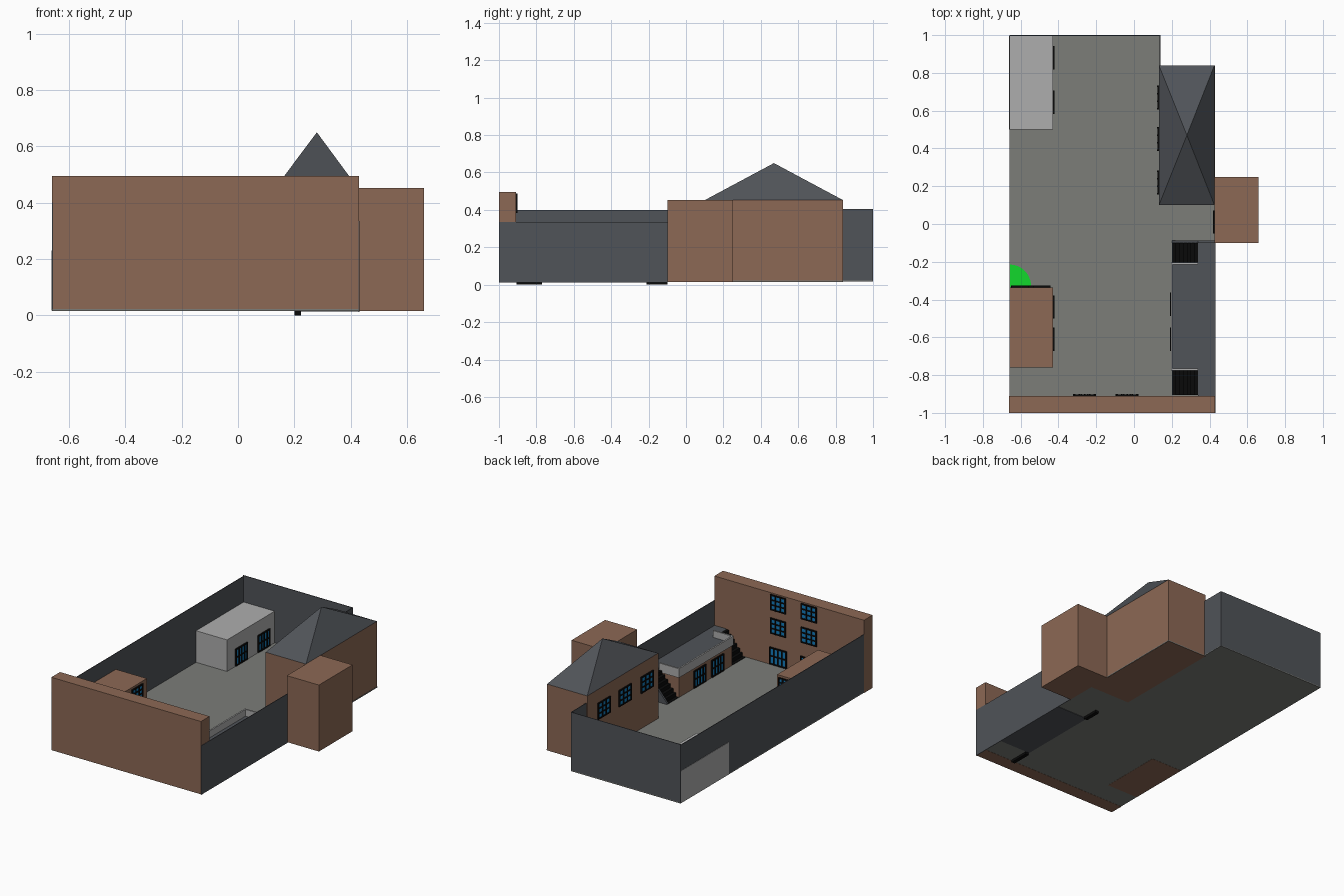
import bpy, bmesh, math

if "Cube" in bpy.data.objects:
    bpy.data.objects.remove(bpy.data.objects["Cube"])


def mat(name, r, g, b):
    m = bpy.data.materials.new(name)
    m.diffuse_color = (r, g, b, 1)
    m.use_nodes = True
    m.node_tree.nodes["Principled BSDF"].inputs["Base Color"].default_value = m.diffuse_color
    return m


BRICK = mat("brick brown", 0.265, 0.14, 0.09)
SLATE = mat("dark slate", 0.08, 0.087, 0.098)
PAVING = mat("paving grey", 0.2, 0.205, 0.19)
CONCRETE = mat("light concrete", 0.42, 0.42, 0.42)
GLASS = mat("window blue", 0.007, 0.21, 0.52)
BLACK = mat("black", 0.003, 0.003, 0.003)
GREEN = mat("bright green", 0.006, 0.69, 0.025)


def finish(name, bm, mats):
    bmesh.ops.recalc_face_normals(bm, faces=bm.faces)
    me = bpy.data.meshes.new(name)
    bm.to_mesh(me)
    bm.free()
    for m in mats:
        me.materials.append(m)
    ob = bpy.data.objects.new(name, me)
    bpy.context.collection.objects.link(ob)
    return ob


def add_box(bm, lo, hi, index=0):
    verts = bmesh.ops.create_cube(bm, size=1)["verts"]
    for v in verts:
        for i in range(3):
            v.co[i] = lo[i] if v.co[i] < 0 else hi[i]
    for f in {f for v in verts for f in v.link_faces}:
        f.material_index = index


def box(name, x0, x1, y0, y1, z0, z1, m):
    bm = bmesh.new()
    add_box(bm, (x0, y0, z0), (x1, y1, z1))
    return finish(name, bm, [m])


def prism(name, pts, axis, a, b, m):
    """Extrude a 2D profile from a to b along y (axis 1) or z (axis 2)."""
    bm = bmesh.new()
    place = lambda p, t: (p[0], t, p[1]) if axis == 1 else (p[0], p[1], t)
    face = bm.faces.new([bm.verts.new(place(p, a)) for p in pts])
    new = bmesh.ops.extrude_face_region(bm, geom=[face])["geom"]
    for v in new:
        if isinstance(v, bmesh.types.BMVert):
            v.co[axis] = b
    return finish(name, bm, [m])


def window(name, axis, plane, side, u, z, w, h, cols=3, rows=3):
    """Glass plate with a black grid on a wall facing side*axis."""
    bm = bmesh.new()

    def plate(u0, u1, z0, z1, depth, index):
        n = sorted((plane, plane + side * depth))
        if axis == 0:
            add_box(bm, (n[0], u0, z0), (n[1], u1, z1), index)
        else:
            add_box(bm, (u0, n[0], z0), (u1, n[1], z1), index)

    t = 0.004
    plate(u - w / 2, u + w / 2, z - h / 2, z + h / 2, 0.004, 0)
    for i in range(cols + 1):
        c = u - w / 2 + w * i / cols
        plate(c - t, c + t, z - h / 2 - t, z + h / 2 + t, 0.009, 1)
    for i in range(rows + 1):
        c = z - h / 2 + h * i / rows
        plate(u - w / 2 - t, u + w / 2 + t, c - t, c + t, 0.0085, 1)
    finish(name, bm, [GLASS, BLACK])


def door(name, axis, plane, side, u):
    window(name, axis, plane, side, u, 0.082, 0.115, 0.105, 4, 2)


# courtyard floor, notched at the back right corner
prism("courtyard_floor", [(-.66, -1), (.428, -1), (.428, .84), (.14, .84), (.14, 1), (-.66, 1)],
      2, 0.016, 0.022, PAVING)

# boundary walls
box("left_wall", -.66, -.656, -1, 1, .016, .40, SLATE)
box("back_wall", -.66, .14, .996, 1, .016, .405, SLATE)
box("back_side_wall", .136, .14, .84, 1, .016, .405, SLATE)
box("right_wall", .428, .432, -1, -.10, .012, .335, SLATE)

# front building and its inner windows
box("front_building", -.661, .43, -1, -.91, .015, .495, BRICK)
for i, x in enumerate((-.262, -.037)):
    for j, z in enumerate((.28, .435)):
        window(f"front_window_{i}_{j}", 1, -.91, 1, x, z, .105, .095)
    door(f"front_door_{i}", 1, -.91, 1, x)

# main house with a hipped roof
box("house", .132, .426, .10, .84, .015, .452, BRICK)
bm = bmesh.new()
base = [bm.verts.new(p) for p in ((.132, .10, .452), (.426, .10, .452), (.426, .84, .452), (.132, .84, .452))]
apex = bm.verts.new((.28, .47, .65))
bm.faces.new(base)
for i in range(4):
    bm.faces.new((base[i], base[(i + 1) % 4], apex))
finish("house_roof", bm, [SLATE])
for i, y in enumerate((.22, .45, .67)):
    window(f"house_window_{i}", 0, .132, -1, y, .31, .12, .10)

# side annex
box("annex", .426, .66, -.10, .25, .015, .453, BRICK)
door("annex_door", 0, .426, -1, .01)

# small brick building on the left
box("left_building", -.658, -.43, -.76, -.335, .015, .295, BRICK)
for i, y in enumerate((-.44, -.61)):
    window(f"left_window_{i}", 0, -.43, 1, y, .235, .105, .085)
    door(f"left_door_{i}", 0, -.43, 1, y)
for i, x in enumerate((-.488, -.602)):
    window(f"left_end_window_{i}", 1, -.335, 1, x, .235, .085, .085)
door("left_end_door", 1, -.335, 1, -.59)

# quarter circle of green by the left building
arc = [(-.656 + .112 * math.cos(a), -.333 + .118 * math.sin(a))
       for a in (math.pi / 2 * i / 10 for i in range(11))]
prism("green_quarter", [(-.656, -.333)] + arc, 2, .022, .027, GREEN)

# concrete outbuilding, flush with the left wall
box("outbuilding", -.662, -.43, .50, .996, .017, .23, CONCRETE)
for i, y in enumerate((.645, .88)):
    door(f"outbuilding_door_{i}", 0, -.43, 1, y)

# terrace building: brick room under a slate deck
box("terrace_room", .20, .428, -.765, -.215, .022, .155, BRICK)
box("terrace_base", .20, .428, -.765, -.215, .013, .0155, SLATE)
box("terrace_deck", .20, .428, -.765, -.215, .155, .17, SLATE)
for i, y in enumerate((-.425, -.61)):
    door(f"terrace_door_{i}", 0, .20, -1, y)
box("parapet_side", .195, .205, -.77, -.21, .155, .215, CONCRETE)

# terrace ends: parapet, landing and stairs at each side
for tag, y0, y1, py in (("south", -.905, -.77, -.77), ("north", -.21, -.10, -.21)):
    box(f"parapet_{tag}", .195, .34, py - .005, py + .005, .155, .215, CONCRETE)
    box(f"landing_{tag}", .34, .428, y0 - .005, y1 + .005, .022, .17, SLATE)
    bm = bmesh.new()
    steps = 7
    for i in range(steps):
        x = .20 + .14 * i / steps
        add_box(bm, (x, y0, .17 * i / steps), (x + .024, y1, .17 * (i + 1) / steps))
    finish(f"stairs_{tag}", bm, [BLACK])
prism("stair_side_wall", [(.20, .022), (.43, .022), (.43, .19), (.34, .19), (.20, .03)],
      1, -.10, -.088, SLATE)
